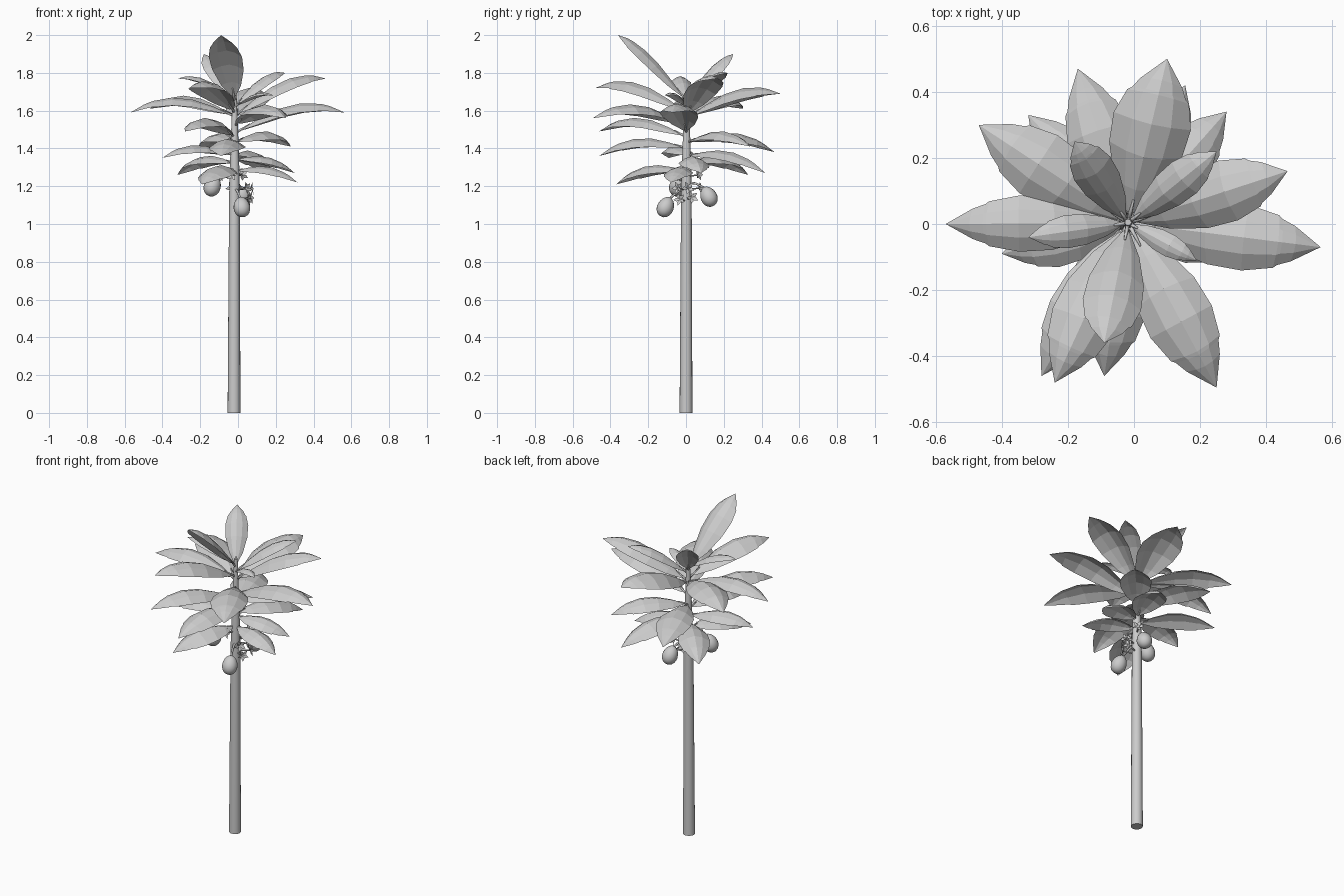
import bpy, bmesh, math
from mathutils import Vector

if "Cube" in bpy.data.objects:
    bpy.data.objects.remove(bpy.data.objects["Cube"])

CX, CY = -0.018, 0.003   # trunk axis


def finish(bm, name, smooth=False):
    me = bpy.data.meshes.new(name)
    bm.to_mesh(me)
    bm.free()
    for p in me.polygons:
        p.use_smooth = smooth
    ob = bpy.data.objects.new(name, me)
    bpy.context.collection.objects.link(ob)
    return ob


def tube(name, path, radii, sides):
    """Capped tube along a list of points."""
    bm = bmesh.new()
    path = [Vector(p) for p in path]
    d = (path[-1] - path[0]).normalized()
    a = d.orthogonal().normalized()
    b = d.cross(a)
    rings = []
    for p, r in zip(path, radii):
        rings.append([bm.verts.new(p + (a * math.cos(t) + b * math.sin(t)) * r)
                      for t in (2 * math.pi * i / sides for i in range(sides))])
    for r0, r1 in zip(rings, rings[1:]):
        for i in range(sides):
            j = (i + 1) % sides
            bm.faces.new((r0[i], r0[j], r1[j], r1[i]))
    bm.faces.new(rings[0][::-1])
    bm.faces.new(rings[-1])
    return finish(bm, name, True)


# Trunk
trunk = tube("trunk",
             [(-0.021, 0.0, 0), (-0.020, 0.001, 0.6), (-0.019, 0.002, 1.15), (CX, CY, 1.3),
              (CX, CY, 1.5), (-0.018, 0.005, 1.7)],
             [0.034, 0.031, 0.028, 0.025, 0.018, 0.01], 16)
trunk.select_set(True)
bpy.context.view_layer.objects.active = trunk
bpy.ops.object.shade_smooth_by_angle(angle=math.radians(40))

# Leaf outline: (position along the leaf, half-width factor), torn near the tip
OUTLINE = [(0.06, .12), (0.2, .6), (0.4, .94), (0.6, 1), (0.78, .8), (0.8, .7), (0.87, .54)]
ACROSS = [(-1, -.5), (-.5, -.15), (0, 0), (.5, -.15), (1, -.5)]


def leaf(name, tx, ty, tz, z0, width):
    base = Vector((CX, CY, z0))
    tip = Vector((tx, ty, tz))
    flat = Vector((tx - CX, ty - CY, 0))
    side = Vector((0, 0, 1)).cross(flat.normalized())
    bulge = 0.16 * flat.length

    def spine(t):
        s = t ** 1.15
        return base.lerp(tip, t) + Vector((0, 0, bulge * 4 * s * (1 - s)))

    bm = bmesh.new()
    rows = []
    for t, f in OUTLINE:
        w = width / 2 * f
        tan = (spine(t + .02) - spine(t - .02)).normalized()
        up = tan.cross(side).normalized()
        rows.append([bm.verts.new(spine(t) + side * (u * w) + up * (h * w)) for u, h in ACROSS])
    for r0, r1 in zip(rows, rows[1:]):
        for i in range(4):
            bm.faces.new((r0[i], r1[i], r1[i + 1], r0[i + 1]))
    end = bm.verts.new(tip)
    for i in range(4):
        bm.faces.new((rows[-1][i], end, rows[-1][i + 1]))
    finish(bm, name)
    # Leaf stalk
    tube(name + "_stalk", [spine(0), spine(.07), spine(.14)], [.008, .006, .003], 5)


# Leaves: tip x, y, z, height on trunk, width
LEAVES = [
    (-0.09, -0.36, 2.00, 1.65, .18), (-0.18, 0.25, 1.90, 1.64, .13),
    (0.25, 0.22, 1.80, 1.62, .12), (-0.32, -0.04, 1.77, 1.66, .10),
    (0.19, -0.11, 1.68, 1.62, .07), (0.465, 0.16, 1.77, 1.57, .19),
    (-0.24, -0.48, 1.72, 1.59, .20), (0.10, 0.50, 1.69, 1.56, .24),
    (-0.47, 0.30, 1.61, 1.57, .21), (-0.57, 0.00, 1.59, 1.57, .17),
    (0.565, -0.07, 1.59, 1.48, .20), (0.25, -0.495, 1.56, 1.52, .21),
    (-0.28, -0.46, 1.49, 1.46, .18), (0.28, 0.34, 1.41, 1.43, .18),
    (-0.17, 0.47, 1.38, 1.43, .20), (-0.09, -0.46, 1.36, 1.40, .19),
    (-0.40, -0.09, 1.35, 1.36, .16), (0.155, 0.42, 1.27, 1.36, .18),
    (-0.32, 0.33, 1.26, 1.32, .18), (0.30, 0.08, 1.27, 1.34, .16),
    (0.315, -0.08, 1.22, 1.28, .15), (-0.19, -0.37, 1.21, 1.28, .19),
]
for i, L in enumerate(LEAVES):
    leaf(f"leaf_{i + 1}", *L)


def sprig(name, p, axis, size):
    """Star of five pointed petals around an axis."""
    bm = bmesh.new()
    p, axis = Vector(p), Vector(axis).normalized()
    a = axis.orthogonal().normalized()
    b = axis.cross(a)
    for k in range(5):
        t = 2 * math.pi * k / 5
        r = a * math.cos(t) + b * math.sin(t)
        s = axis.cross(r)
        mid = p + r * size * .5 + axis * size * .3
        bm.faces.new([bm.verts.new(v) for v in
                      (p, mid + s * size * .3, p + r * size + axis * size * .4,
                       mid - s * size * .3)])
    finish(bm, name)


def fruit(name, x, y, z, z0, lean):
    """Egg-shaped fruit hanging on a stem, its lower end leaning in or out."""
    start = Vector((CX, CY, z0))
    c = Vector((x, y, z))
    out = Vector((x - CX, y - CY, 0)).normalized()
    axis = (out * lean + Vector((0, 0, -.9))).normalized()
    bm = bmesh.new()
    bmesh.ops.create_uvsphere(bm, u_segments=16, v_segments=10, radius=1)
    q = axis.to_track_quat('Z', 'Y')
    for v in bm.verts:
        taper = 1 + 0.1 * v.co.z
        v.co = c + q @ Vector((v.co.x * .044 * taper, v.co.y * .044 * taper, v.co.z * .056))
    finish(bm, name, True)
    top = c - axis * .05
    tube(name + "_stem", [start, start.lerp(top, .5) + Vector((0, 0, .01)), top],
         [.007, .006, .006], 6)
    sprig(name + "_calyx", top, axis, .028)


# Fruits
fruit("fruit_front", 0.02, -0.108, 1.09, 1.19, .45)
fruit("fruit_back", 0.025, 0.12, 1.145, 1.22, .45)
fruit("fruit_left", -0.135, -0.045, 1.20, 1.27, .4)

# Flowers on short stems around the trunk
FLOWERS = [(0.05, -0.03, 1.13), (0.065, 0.01, 1.19), (0.04, -0.04, 1.19), (-0.08, -0.03, 1.25),
           (-0.03, 0.065, 1.19), (0.02, 0.06, 1.26), (0.06, 0.03, 1.14), (-0.03, -0.06, 1.26)]
for i, p in enumerate(FLOWERS):
    start = Vector((CX, CY, p[2] - .01))
    tube(f"flower_stem_{i + 1}", [start, p], [.005, .004], 5)
    sprig(f"flower_{i + 1}", p, Vector(p) - start, .035)
